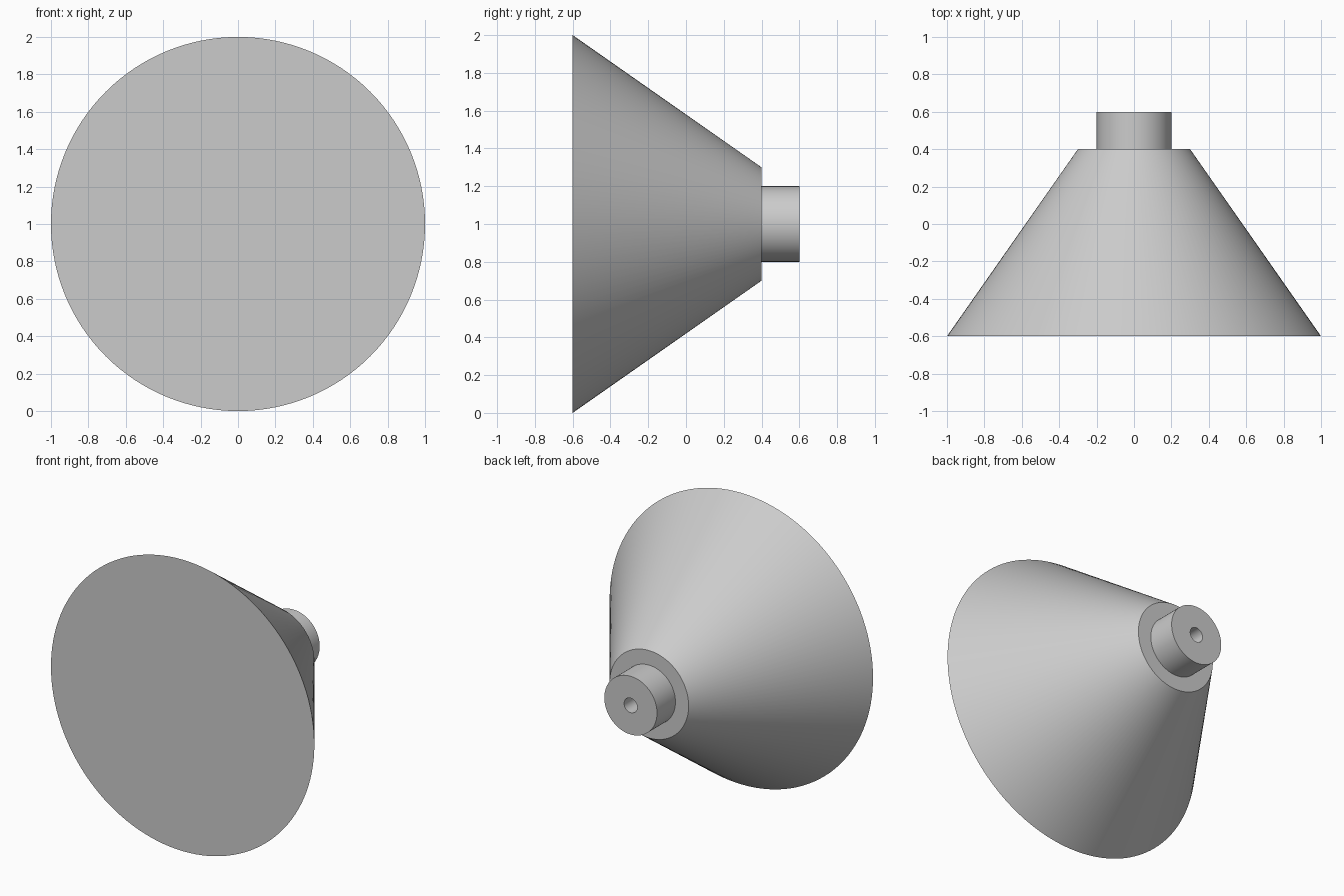
import bpy, bmesh, math

if "Cube" in bpy.data.objects:
    bpy.data.objects.remove(bpy.data.objects["Cube"])

SEGMENTS = 128

grey = bpy.data.materials.new("neutral_grey")
grey.diffuse_color = (0.6, 0.6, 0.6, 1)
grey.use_nodes = True
grey.node_tree.nodes["Principled BSDF"].inputs["Base Color"].default_value = grey.diffuse_color


def revolve(name, profile):
    """Spin a (radius, y) profile around the front-to-back axis at z = 1."""
    bm = bmesh.new()
    verts = [bm.verts.new((r, y, 1)) for r, y in profile]
    edges = [bm.edges.new(pair) for pair in zip(verts, verts[1:])]
    bmesh.ops.spin(bm, geom=verts + edges, cent=(0, 0, 1), axis=(0, 1, 0),
                   angle=2 * math.pi, steps=SEGMENTS, use_duplicate=False)
    bmesh.ops.remove_doubles(bm, verts=bm.verts, dist=1e-4)
    bmesh.ops.recalc_face_normals(bm, faces=bm.faces)
    mesh = bpy.data.meshes.new(name)
    bm.to_mesh(mesh)
    bm.free()
    mesh.materials.append(grey)
    obj = bpy.data.objects.new(name, mesh)
    bpy.context.collection.objects.link(obj)
    bpy.ops.object.select_all(action='DESELECT')
    obj.select_set(True)
    bpy.context.view_layer.objects.active = obj
    bpy.ops.object.shade_smooth_by_angle(angle=math.radians(30))
    return obj


# Flared body, rear shoulder, stub shaft and its blind centre hole
revolve("cone_with_stub", [
    (0, -0.6), (1, -0.6),          # front disc
    (0.3, 0.4), (0.2, 0.4),        # cone wall and shoulder
    (0.2, 0.6), (0.05, 0.6),       # stub wall and end ring
    (0.05, 0.4), (0, 0.4),         # hole wall and floor
])
